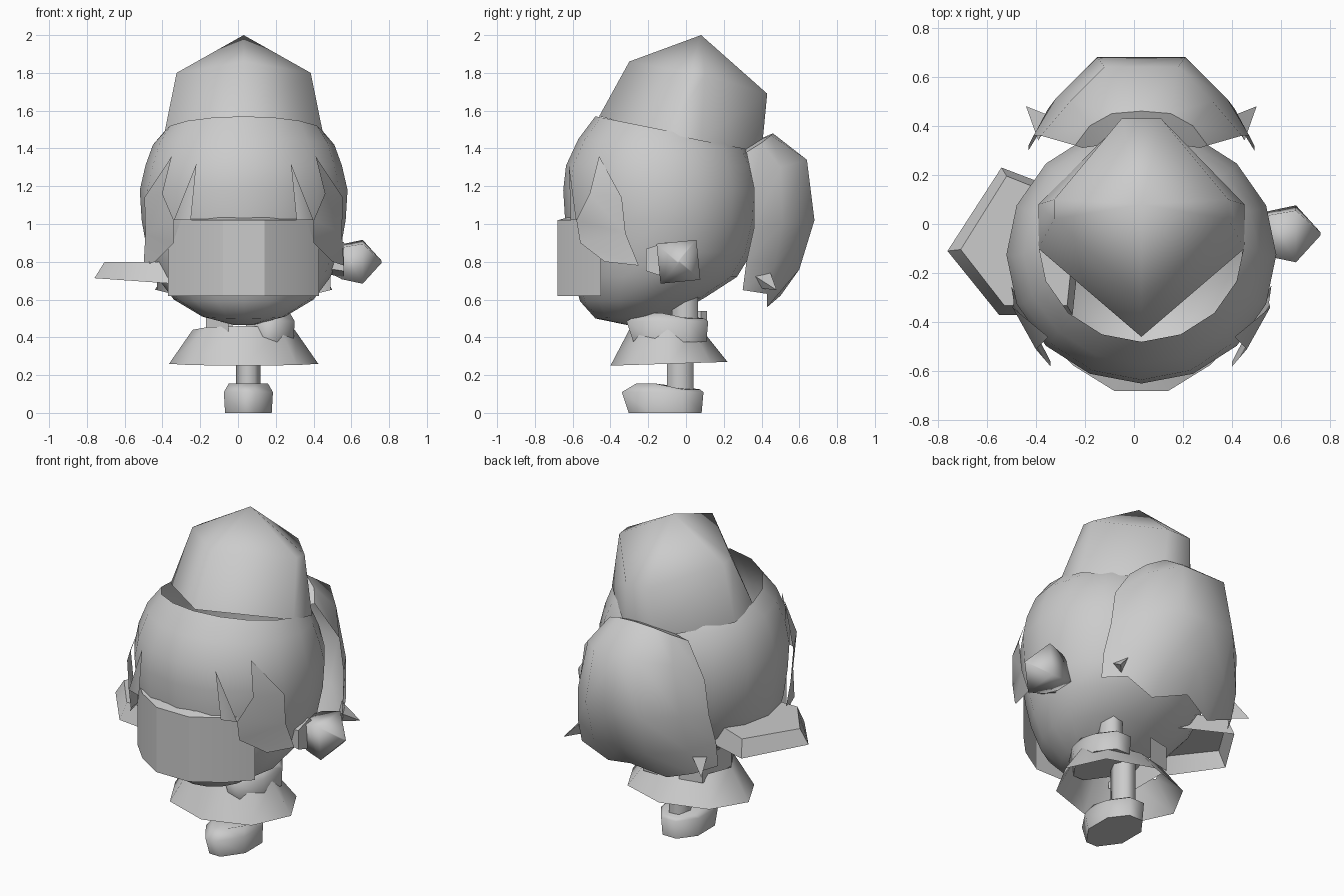
import bpy, math
from math import sin, cos, pi

CX = 0.03  # symmetry plane of the figure


def make(name, verts, faces, x=CX, mirror=False, angle=40):
    me = bpy.data.meshes.new(name)
    me.from_pydata(verts, [], faces)
    ob = bpy.data.objects.new(name, me)
    bpy.context.collection.objects.link(ob)
    ob.location.x = x
    if mirror:
        m = ob.modifiers.new("mirror", 'MIRROR')
        m.use_clip = True
        m.merge_threshold = 0.001
    bpy.ops.object.select_all(action='DESELECT')
    ob.select_set(True)
    bpy.context.view_layer.objects.active = ob
    bpy.ops.object.mode_set(mode='EDIT')
    bpy.ops.mesh.select_all(action='SELECT')
    bpy.ops.mesh.normals_make_consistent(inside=False)
    bpy.ops.object.mode_set(mode='OBJECT')
    bpy.ops.object.shade_smooth_by_angle(angle=math.radians(angle))
    return ob


def loft(name, rings, x=CX, bottom=True, top=True, angle=40):
    n = len(rings[0])
    verts = [p for r in rings for p in r]
    faces = [(i*n + j, i*n + (j+1) % n, (i+1)*n + (j+1) % n, (i+1)*n + j)
             for i in range(len(rings)-1) for j in range(n)]
    if bottom:
        faces.append(tuple(range(n))[::-1])
    if top:
        faces.append(tuple(range(len(verts)-n, len(verts))))
    return make(name, verts, faces, x, angle=angle)


def grid(name, rows, angle=50):
    n = len(rows[0])
    faces = [(i*n + j, i*n + j+1, (i+1)*n + j+1, (i+1)*n + j)
             for i in range(len(rows)-1) for j in range(n-1)]
    return make(name, [p for r in rows for p in r], faces, mirror=True, angle=angle)


def ring(z, rx, y0, y1, n, tilt=0.0):
    """Horizontal oval from y0 to y1; tilt lowers the back."""
    cy, ry = (y0+y1)/2, (y1-y0)/2
    return [(rx*cos(2*pi*i/n), cy + ry*sin(2*pi*i/n), z - tilt*sin(2*pi*i/n))
            for i in range(n)]


# Head: stacked ovals (z, half width, front y, back y, tilt), open under the cap
head = [(0.465, 0.05, -0.31, -0.22, 0), (0.51, 0.22, -0.48, -0.06, -0.01),
        (0.60, 0.37, -0.56, 0.10, -0.01), (0.72, 0.46, -0.60, 0.27, 0),
        (0.85, 0.51, -0.62, 0.35, 0), (1.02, 0.54, -0.64, 0.39, 0),
        (1.18, 0.55, -0.65, 0.40, 0), (1.31, 0.52, -0.635, 0.37, 0),
        (1.42, 0.48, -0.57, 0.33, 0.03), (1.49, 0.42, -0.48, 0.32, 0.08)]
loft("head", [ring(z, rx, a, b, 16, t) for z, rx, a, b, t in head], top=False, angle=60)

# Cap: four-sided crown with a tilted brim line
cap = [[(0.42, 0.08, 1.44), (0.10, 0.40, 1.38), (-0.10, 0.40, 1.38), (-0.42, 0.08, 1.44),
        (-0.42, -0.10, 1.48), (0, -0.46, 1.57), (0.42, -0.10, 1.48)],
       [(0.355, 0.10, 1.79), (0.08, 0.43, 1.69), (-0.08, 0.43, 1.69), (-0.355, 0.10, 1.79),
        (-0.355, 0.02, 1.80), (0, -0.30, 1.86), (0.355, 0.02, 1.80)]]
cv = cap[0] + cap[1] + [(0, 0.08, 2.0)]
cf = [(j, (j+1) % 7, 7 + (j+1) % 7, 7 + j) for j in range(7)]
cf += [(7 + j, 7 + (j+1) % 7, 14) for j in range(7)]
make("cap", cv, cf, angle=95)

# Back hair: half shell, mirrored
grid("back_hair", [
    [(0, 0.32, 1.42), (0.10, 0.32, 1.41), (0.17, 0.32, 1.40), (0.24, 0.31, 1.37)],
    [(0, 0.46, 1.48), (0.12, 0.45, 1.47), (0.21, 0.40, 1.43), (0.27, 0.32, 1.38)],
    [(0, 0.64, 1.34), (0.15, 0.64, 1.34), (0.29, 0.50, 1.30), (0.41, 0.36, 1.19)],
    [(0, 0.68, 1.02), (0.18, 0.68, 1.02), (0.35, 0.51, 1.00), (0.44, 0.36, 0.98)],
    [(0, 0.60, 0.76), (0.18, 0.60, 0.76), (0.38, 0.47, 0.78), (0.46, 0.32, 0.80)],
    [(0, 0.50, 0.62), (0.20, 0.43, 0.56), (0.38, 0.43, 0.63), (0.46, 0.30, 0.65)]])

# Flicked hair tips at the back
make("hair_tip", [(0.37, 0.44, 0.76), (0.42, 0.34, 0.74), (0.47, 0.48, 0.65),
                  (0.39, 0.39, 0.66)],
     [(0, 1, 2), (0, 2, 3), (1, 3, 2)], mirror=True)

# Flat face panel in front
plan = [(0, -0.68), (0.11, -0.68), (0.28, -0.575), (0.40, -0.45)]
grid("face_panel", [[(x, y*0.92, 1.035) for x, y in plan],
                    [(x, y, 1.02) for x, y in plan],
                    [(x, y, 0.62) for x, y in plan]], angle=25)

# Side locks with pointed ends
make("side_lock",
     [(0.25, -0.62, 1.32), (0.28, -0.61, 1.02), (0.37, -0.58, 1.02),
      (0.38, -0.46, 1.36), (0.525, -0.34, 1.14), (0.52, -0.32, 0.95),
      (0.37, -0.56, 0.90), (0.53, -0.25, 0.78), (0.47, -0.43, 0.80), (0.43, -0.51, 1.16)],
     [(0, 1, 2), (3, 4, 9), (9, 4, 5), (9, 5, 2), (2, 5, 6), (6, 5, 7, 8)],
     mirror=True, angle=60)

# Skirt: open flare
loft("skirt", [ring(0.26, 0.395, -0.40, 0.22, 8, -0.01),
               ring(0.44, 0.27, -0.29, 0.10, 8, 0.02)],
     bottom=False, top=False, angle=60)


# Foot and leg, used twice
def foot_and_leg(prefix, x, dy, dz, leg_base, leg_top):
    half = [(0.05, 0.09), (0.13, -0.02), (0.13, -0.20), (0.04, -0.33)]
    out = half + [(-a, b) for a, b in half[::-1]]
    loft(prefix + "_foot", [
        [(a*0.95, b*0.92 + dy, dz) for a, b in out],
        [(a, b*1.03 + dy, dz + 0.11) for a, b in out],
        [(a*0.8, b*0.8 + dy, dz + 0.155 - 0.03*(b > -0.1)) for a, b in out]], x, angle=60)
    loft(prefix + "_leg", [ring(z, 0.065, -0.11 + dy, 0.05 + dy, 6)
                           for z in (leg_base, leg_top)], x, angle=65)


foot_and_leg("standing", 0.055, 0, 0, 0.12, 0.46)
foot_and_leg("raised", 0.17, 0.025, 0.375, 0.50, 0.66)

# Folded side panel of the top
make("side_panel", [(x, y, z) for z in (0.39, 0.54) for x, y in
                    ((-0.08, -0.28), (-0.20, -0.20), (-0.20, 0.08), (-0.06, 0.11))],
     [(i, i+1, i+5, i+4) for i in range(3)])

# Wide left sleeve
base = [(-0.54, 0.23), (-0.76, -0.11), (-0.55, -0.37), (-0.25, -0.37), (-0.2, 0.1)]
loft("left_sleeve", [[(x, y, 0.66 - x*0.07) for x, y in base],
                     [(-0.40 + (x + 0.40)*0.85, -0.06 + (y + 0.06)*0.88, 0.80) for x, y in base]],
     0, bottom=False, angle=60)

# Right hand: faceted ball along x, with the cuff behind it
hand = [(0.46, 0.06), (0.55, 0.12), (0.66, 0.15), (0.76, 0.008)]
loft("right_hand", [[(x, -0.04 + r*cos(pi/4 + 0.1 + i*pi/2), 0.80 + r*sin(pi/4 + 0.1 + i*pi/2))
                     for i in range(4)] for x, r in hand], 0, angle=80)
loft("right_cuff", [[(x, -0.13 + r*cos(i*2*pi/5), 0.81 + r*sin(i*2*pi/5)) for i in range(5)]
                    for x, r in ((0.44, 0.07), (0.56, 0.10))], 0, angle=40)
